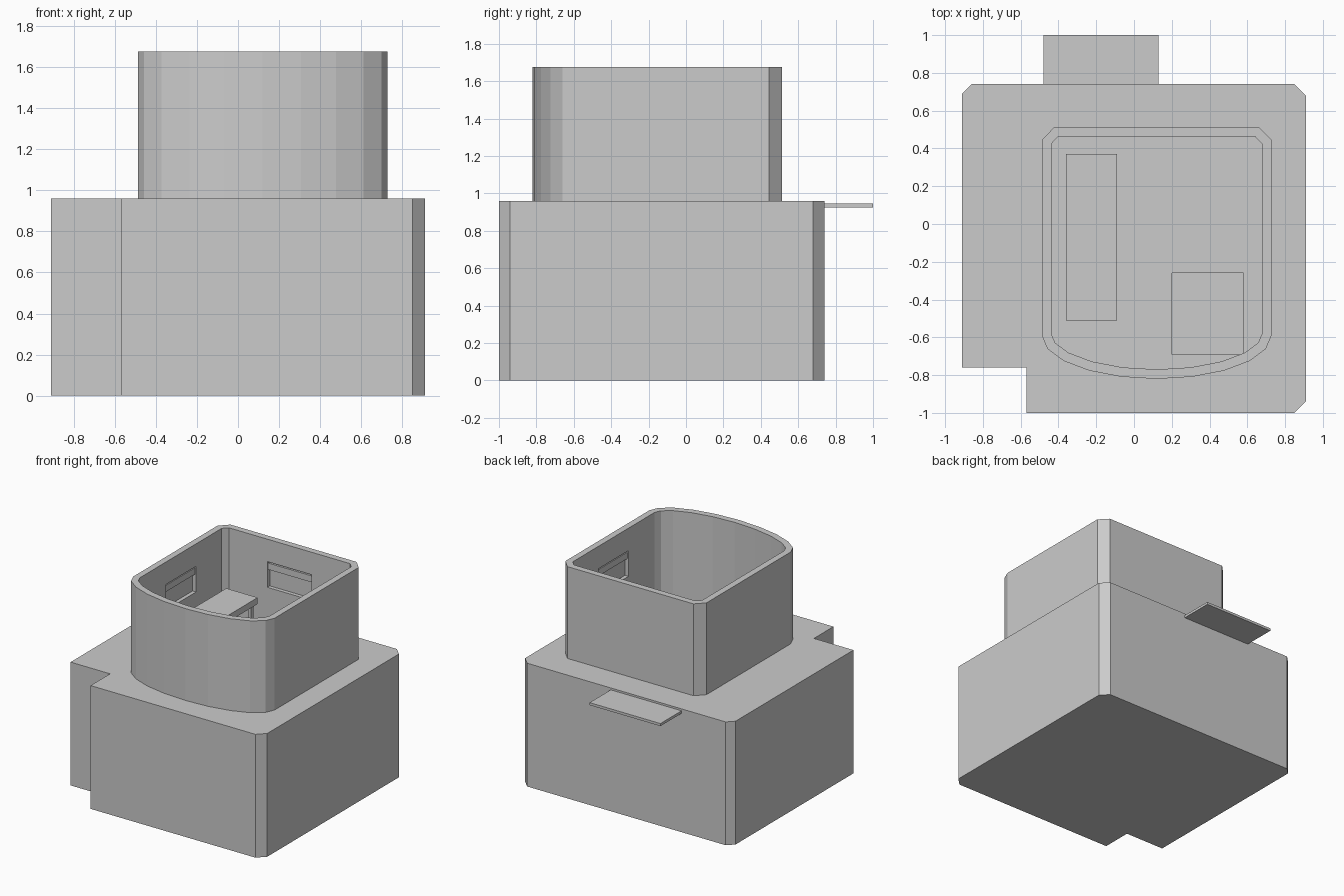
import bpy
import bmesh
import math
from mathutils import Vector

cube = bpy.data.objects.get("Cube")
if cube:
    bpy.data.objects.remove(cube, do_unlink=True)

# Single plaster colour
plaster = bpy.data.materials.new("plaster_grey")
plaster.use_nodes = True
GREY = (0.6, 0.6, 0.6, 1)
plaster.diffuse_color = GREY
plaster.node_tree.nodes["Principled BSDF"].inputs["Base Color"].default_value = GREY

LOWER_T, UPPER_T = 0.06, 0.05
ROOF, TOP = 0.96, 1.675


def prism(name, outline, z0, z1):
    """Vertical extrusion of a plan outline."""
    bm = bmesh.new()
    face = bm.faces.new([bm.verts.new((x, y, z0)) for x, y in outline])
    out = bmesh.ops.extrude_face_region(bm, geom=[face])
    verts = [v for v in out["geom"] if isinstance(v, bmesh.types.BMVert)]
    bmesh.ops.translate(bm, verts=verts, vec=(0, 0, z1 - z0))
    bmesh.ops.recalc_face_normals(bm, faces=bm.faces)
    mesh = bpy.data.meshes.new(name)
    bm.to_mesh(mesh)
    bm.free()
    mesh.materials.append(plaster)
    obj = bpy.data.objects.new(name, mesh)
    bpy.context.scene.collection.objects.link(obj)
    return obj


def rect(x0, x1, y0, y1):
    return [(x0, y0), (x1, y0), (x1, y1), (x0, y1)]


def inset(outline, t):
    """Mitred inward offset of a counter-clockwise outline."""
    pts = [Vector(p) for p in outline]
    result = []
    for i, p in enumerate(pts):
        a = (p - pts[i - 1]).normalized()
        b = (pts[(i + 1) % len(pts)] - p).normalized()
        na, nb = Vector((-a.y, a.x)), Vector((-b.y, b.x))
        result.append(tuple(p + (na + nb) * t / (1 + na.dot(nb))))
    return result


def cut(target, cutter):
    """Subtract the cutter, then discard it."""
    cutter.hide_render = True
    mod = target.modifiers.new("cut", 'BOOLEAN')
    mod.operation, mod.solver, mod.object = 'DIFFERENCE', 'EXACT', cutter
    bpy.context.view_layer.objects.active = target
    bpy.ops.object.modifier_apply(modifier=mod.name)
    bpy.data.objects.remove(cutter, do_unlink=True)


def plan_point(axis, face, u, depth):
    """Point at u along a wall and the given depth behind its outer face."""
    v = face - math.copysign(depth, face)
    return (v, u) if axis == 'x' else (u, v)


def opening(wall, t, axis, face, a, b, z0, z1, splay=0.0, bar=True):
    """Cut an opening with an optional splayed jamb and a blind bar."""
    e = 0.02
    slope = splay / t
    outline = [plan_point(axis, face, u, d) for u, d in
               ((a - slope * e, -e), (b, -e), (b, t + e), (a + slope * (t + e), t + e))]
    cut(wall, prism("cutter", outline, z0, z1))
    if bar:
        start = a + splay * 0.6
        ends = [plan_point(axis, face, u, d) for u, d in
                ((start, t - 0.04), (b, t - 0.04), (b, t - 0.01), (start, t - 0.01))]
        prism("blind_bar", ends, z1 - 0.065, z1 - 0.015)


# Ground storey: bevelled plan with a notch at one front corner
ground_plan = [(-0.57, -1), (0.85, -1), (0.91, -0.94), (0.91, 0.68), (0.85, 0.74),
               (-0.86, 0.74), (-0.91, 0.69), (-0.91, -0.76), (-0.57, -0.76)]
ground = prism("ground_storey", ground_plan, 0, ROOF)
cut(ground, prism("room_cutter", inset(ground_plan, LOWER_T), 0.04, 0.91))

# Hatch through the ceiling slab
cut(ground, prism("hatch_cutter", rect(0.20, 0.58, -0.69, -0.26), 0.85, 1.0))

# Ground storey windows: axis, face, start, end, splay
for axis, face, a, b, splay in (
        ('y', -1, -0.36, 0.02, 0.04), ('y', -1, 0.26, 0.64, 0.005),
        ('x', 0.91, -0.68, -0.30, 0.015), ('x', 0.91, 0.04, 0.42, 0),
        ('x', -0.91, -0.51, -0.13, 0), ('x', -0.91, 0.10, 0.47, 0),
        ('y', 0.74, 0.26, 0.64, 0)):
    opening(ground, LOWER_T, axis, face, a, b, 0.43, 0.73, splay)
opening(ground, LOWER_T, 'y', -0.76, -0.81, -0.67, 0.41, 0.725, 0.04)

# Back doorway and its canopy
opening(ground, LOWER_T, 'y', 0.74, -0.385, 0.035, 0.04, 0.73, bar=False)
prism("door_canopy", rect(-0.48, 0.13, 0.735, 1.0), 0.925, 0.945)

# Upper storey: open-topped wall ring with a bowed front
MID, RX, RY, SPRING = 0.12, 0.608, 0.23, -0.59
bow = [(MID - RX * math.cos(math.pi * i / 10), SPRING - RY * math.sin(math.pi * i / 10))
       for i in range(11)]
upper_plan = bow + [(0.728, 0.445), (0.663, 0.512), (-0.423, 0.512), (-0.488, 0.445)]
upper = prism("upper_storey", upper_plan, ROOF, TOP)
cut(upper, prism("upper_cutter", inset(upper_plan, UPPER_T), ROOF - 0.1, TOP + 0.1))
for axis, face, a, b in (('x', 0.728, -0.26, 0.11), ('x', -0.488, -0.26, 0.11),
                         ('y', 0.512, -0.07, 0.31)):
    opening(upper, UPPER_T, axis, face, a, b, 1.3, 1.5)

# Long table on the upper floor
prism("table_top", rect(-0.36, -0.09, -0.51, 0.37), 1.2, 1.25)
for x in (-0.34, -0.14):
    for y in (-0.49, 0.32):
        prism("table_leg", rect(x, x + 0.03, y, y + 0.03), ROOF, 1.2)
